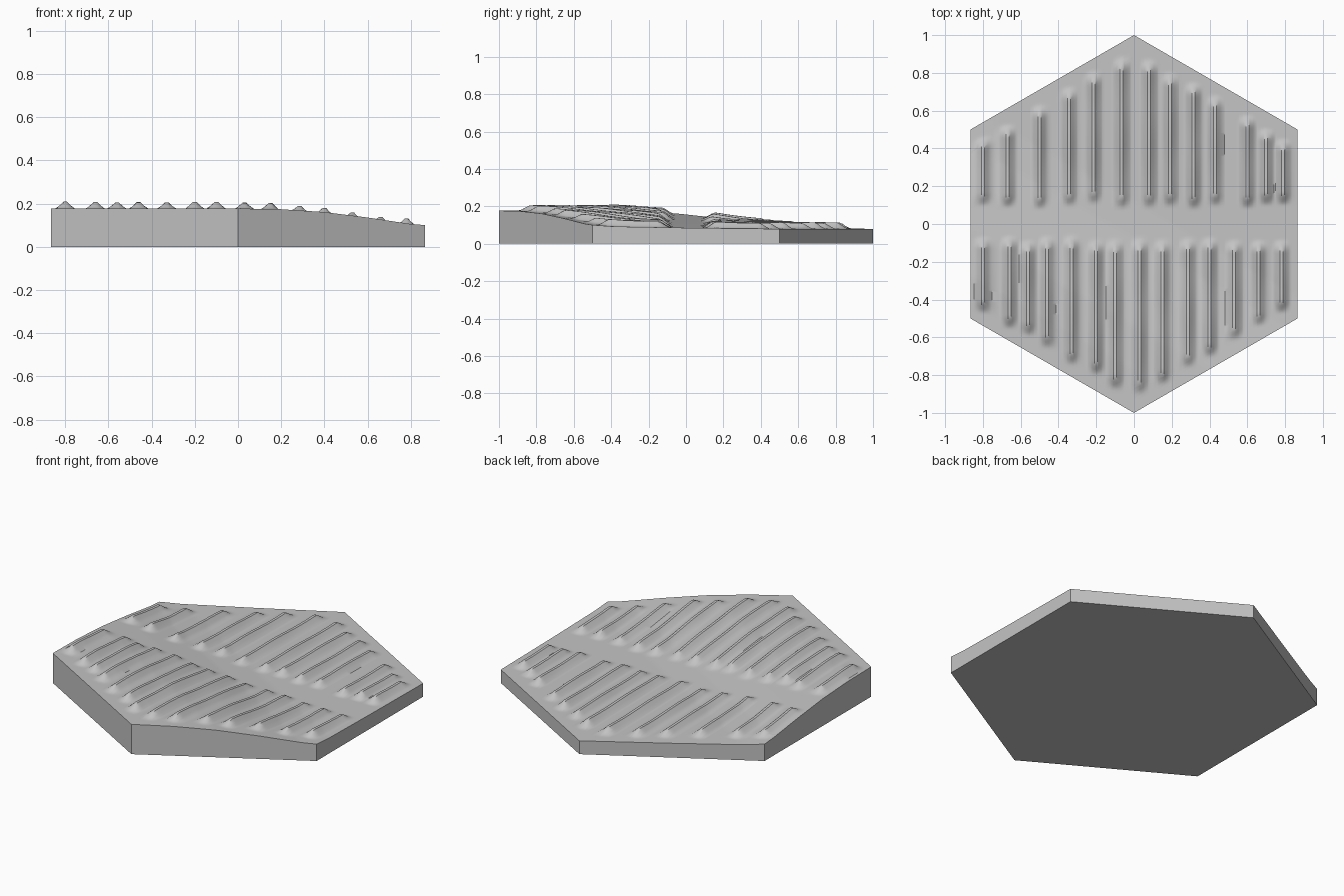
import bpy, bmesh, math, random

random.seed(4)
if "Cube" in bpy.data.objects:
    bpy.data.objects.remove(bpy.data.objects["Cube"], do_unlink=True)

HALF = math.sqrt(3) / 2
ROWS = 110
CREST, FOOT, HEIGHT = 0.008, 0.048, 0.034

# Ground profile across the slope: (distance downhill, height)
SLOPE = [(-0.87, 0.177), (-0.67, 0.174), (-0.47, 0.161), (-0.27, 0.136),
         (-0.07, 0.106), (0.1, 0.092), (0.43, 0.085), (0.87, 0.079)]

# Ridge centre lines of the two planted beds
FRONT = [-0.8, -0.66, -0.56, -0.46, -0.33, -0.2, -0.1, 0.03,
         0.15, 0.285, 0.4, 0.53, 0.66, 0.78]
BACK = [-0.8, -0.67, -0.5, -0.345, -0.215, -0.065, 0.08, 0.19,
        0.315, 0.43, 0.6, 0.7, 0.79]


def edge_y(x):
    return 1 - abs(x) / math.sqrt(3)


def smooth(t):
    t = max(0.0, min(1.0, t))
    return t * t * (3 - 2 * t)


def ground(x, y):
    t = 0.5 * x + HALF * y
    for (a, za), (b, zb) in zip(SLOPE, SLOPE[1:]):
        if t <= b:
            return za + (zb - za) * (t - a) / (b - a)
    return SLOPE[-1][1]


def make_ridges(centres, start):
    """Each ridge: centre, inner end, outer end, wobble phase."""
    return [(c, start + random.uniform(-0.015, 0.015),
             edge_y(c) - random.uniform(0.06, 0.09), random.uniform(0, 6))
            for c in centres]


front_ridges = make_ridges(FRONT, 0.07)
back_ridges = make_ridges(BACK, 0.09)


def ridge_height(x, y):
    best = 0.0
    d = abs(y)
    for c, inner, outer, phase in (front_ridges if y < 0 else back_ridges):
        if not inner < d < outer or abs(x - c) >= FOOT:
            continue
        # Sloping sides with a soft foot and a narrow crest
        s = (FOOT - abs(x - c)) / (FOOT - CREST)
        side = min(1.0, s) ** 1.25
        ends = smooth((d - inner) / 0.07) * smooth((outer - d) / 0.07)
        wobble = 0.93 + 0.07 * math.sin(d * 14 + phase)
        best = max(best, HEIGHT * side * ends * wobble)
    return best


# Columns follow the ridge creases and feet
columns = {-HALF, 0.0, HALF}
for c in FRONT + BACK:
    for off in (CREST, 0.027, FOOT):
        columns.update((round(c - off, 3), round(c + off, 3)))
columns = sorted(columns)

# Ploughed top surface
bm = bmesh.new()
grid = []
for x in columns:
    col = []
    for j in range(ROWS + 1):
        y = edge_y(x) * (2 * j / ROWS - 1)
        col.append(bm.verts.new((x, y, ground(x, y) + ridge_height(x, y))))
    grid.append(col)
for a, b in zip(grid, grid[1:]):
    for j in range(ROWS):
        bm.faces.new((a[j], b[j], b[j + 1], a[j + 1]))

# Side walls and flat underside
rim = [e for e in bm.edges if e.is_boundary]
ext = bmesh.ops.extrude_edge_only(bm, edges=rim)["geom"]
for v in ext:
    if isinstance(v, bmesh.types.BMVert):
        v.co.z = 0
base_edges = [e for e in bm.edges if e.is_boundary]
bmesh.ops.edgeloop_fill(bm, edges=base_edges)
bmesh.ops.recalc_face_normals(bm, faces=bm.faces)

mesh = bpy.data.meshes.new("ploughed_field_tile")
bm.to_mesh(mesh)
bm.free()
tile = bpy.data.objects.new("ploughed_field_tile", mesh)
bpy.context.collection.objects.link(tile)

# Plain grey
grey = bpy.data.materials.new("plain_grey")
grey.use_nodes = True
colour = (0.55, 0.55, 0.55, 1)
grey.diffuse_color = colour
grey.node_tree.nodes["Principled BSDF"].inputs["Base Color"].default_value = colour
mesh.materials.append(grey)

bpy.ops.object.select_all(action="DESELECT")
tile.select_set(True)
bpy.context.view_layer.objects.active = tile
bpy.ops.object.shade_smooth_by_angle(angle=math.radians(35))
